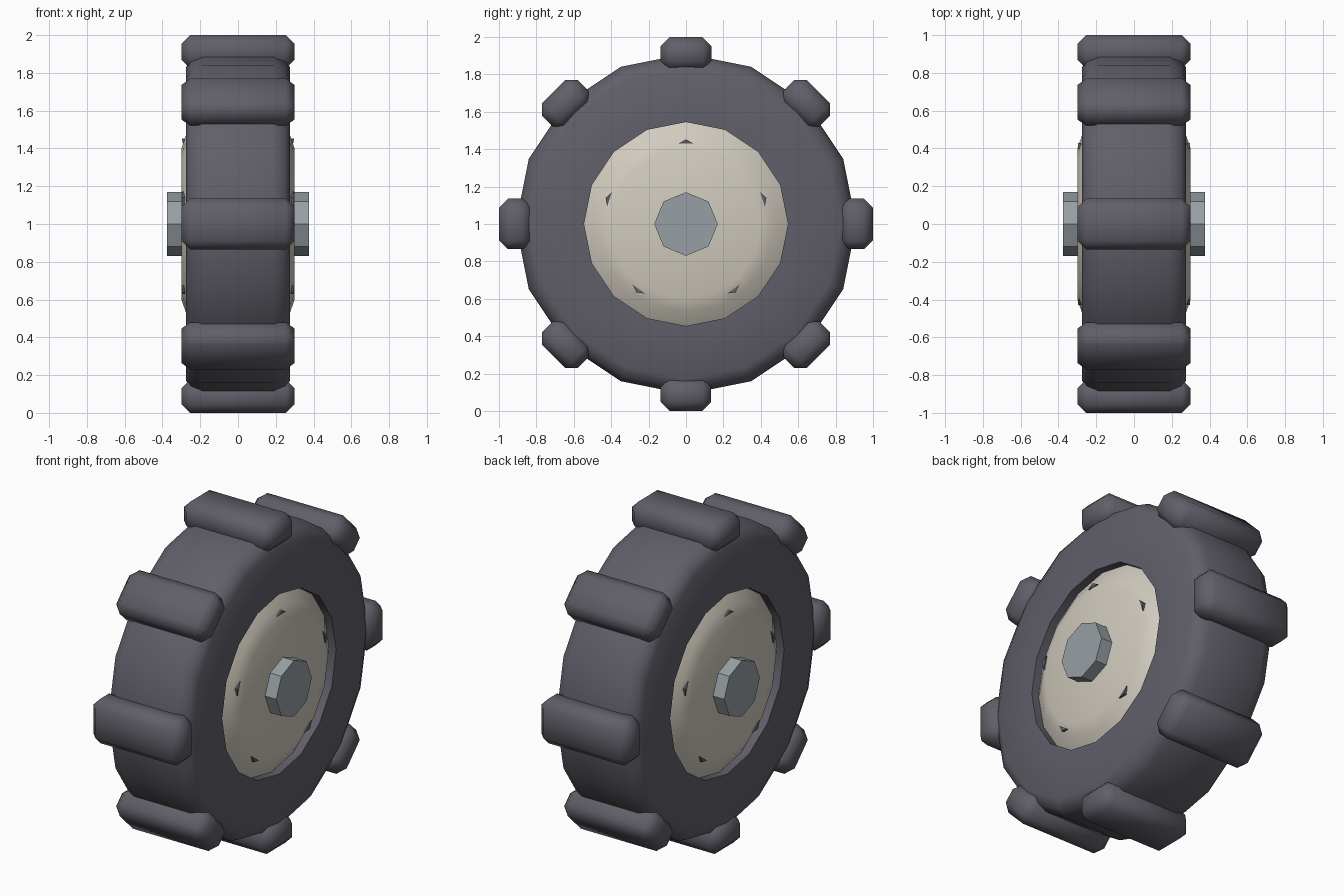
import bpy, bmesh, math
from mathutils import Matrix

if "Cube" in bpy.data.objects:
    bpy.data.objects.remove(bpy.data.objects["Cube"])


def material(name, color):
    m = bpy.data.materials.new(name)
    m.diffuse_color = (*color, 1)
    m.use_nodes = True
    m.node_tree.nodes["Principled BSDF"].inputs["Base Color"].default_value = m.diffuse_color
    return m


RUBBER = material("dark rubber", (0.118, 0.115, 0.142))
CREAM = material("cream cap", (0.64, 0.60, 0.52))
STEEL = material("grey steel", (0.31, 0.35, 0.37))


def finish(name, bm, mat, angle=40):
    bmesh.ops.remove_doubles(bm, verts=bm.verts, dist=1e-5)
    bmesh.ops.recalc_face_normals(bm, faces=bm.faces)
    mesh = bpy.data.meshes.new(name)
    bm.to_mesh(mesh)
    bm.free()
    ob = bpy.data.objects.new(name, mesh)
    bpy.context.collection.objects.link(ob)
    mesh.materials.append(mat)
    ob.location.z = 1
    bpy.ops.object.select_all(action='DESELECT')
    ob.select_set(True)
    bpy.context.view_layer.objects.active = ob
    bpy.ops.object.shade_smooth_by_angle(angle=math.radians(angle))
    return ob


def lathe(name, half, sides, mat, closed=False, angle=40):
    """Spin a mirrored (x, radius) profile around the x axis."""
    profile = half + [(-x, r) for x, r in reversed(half)]
    bm = bmesh.new()
    rings = []
    for x, r in profile:
        if r == 0:
            rings.append([bm.verts.new((x, 0, 0))] * sides)
        else:
            rings.append([bm.verts.new((x, r * math.sin(a), r * math.cos(a)))
                          for a in (math.tau * k / sides for k in range(sides))])
    pairs = list(zip(rings, rings[1:]))
    if closed:
        pairs.append((rings[-1], rings[0]))
    for a, b in pairs:
        for k in range(sides):
            j = (k + 1) % sides
            loop = list(dict.fromkeys((a[k], a[j], b[j], b[k])))
            bm.faces.new(loop)
    return finish(name, bm, mat, angle)


# Tyre with rounded shoulders, open in the middle
lathe("tyre", [(0.2, 0.545), (0.275, 0.545), (0.275, 0.83),
               (0.25, 0.882), (0.19, 0.91)], 16, RUBBER, closed=True)

# Wheel disc, bulging out of the tyre opening on both sides
lathe("wheel_disc", [(0.3, 0), (0.3, 0.40), (0.275, 0.47), (0.225, 0.546)],
      16, CREAM)

# Octagonal axle
lathe("axle", [(0.375, 0), (0.375, 0.17)], 8, STEEL, angle=30)

# Eight chamfered tread blocks
bm = bmesh.new()
for k in range(8):
    block = bmesh.new()
    bmesh.ops.create_cube(block, size=1, matrix=Matrix.Translation((0, 0, 0.912))
                          @ Matrix.Diagonal((0.6, 0.27, 0.176, 1)))
    bmesh.ops.bevel(block, geom=block.edges[:], offset=0.047, segments=1,
                    affect='EDGES', profile=0.5)
    block.transform(Matrix.Rotation(math.tau * k / 8, 4, 'X'))
    tmp = bpy.data.meshes.new("tmp")
    block.to_mesh(tmp)
    block.free()
    bm.from_mesh(tmp)
    bpy.data.meshes.remove(tmp)
finish("tread_blocks", bm, RUBBER, 50)

# Five spoke tips just showing through each side of the disc
bm = bmesh.new()
for k in range(5):
    rot = Matrix.Rotation(math.tau * k / 5, 4, 'X')
    for side in (-1, 1):
        tri = [(0, 0.452), (0.04, 0.43), (-0.04, 0.43)]
        outer = [bm.verts.new((side * (0.297 if y == 0 else 0.294), y, z)) for y, z in tri]
        inner = [bm.verts.new((side * 0.26, y, z)) for y, z in tri]
        for f in [outer, inner] + [[outer[i], outer[(i + 1) % 3],
                                    inner[(i + 1) % 3], inner[i]] for i in range(3)]:
            bm.faces.new(f)
        bmesh.ops.transform(bm, matrix=rot, verts=outer + inner)
finish("spoke_tips", bm, RUBBER, 20)
